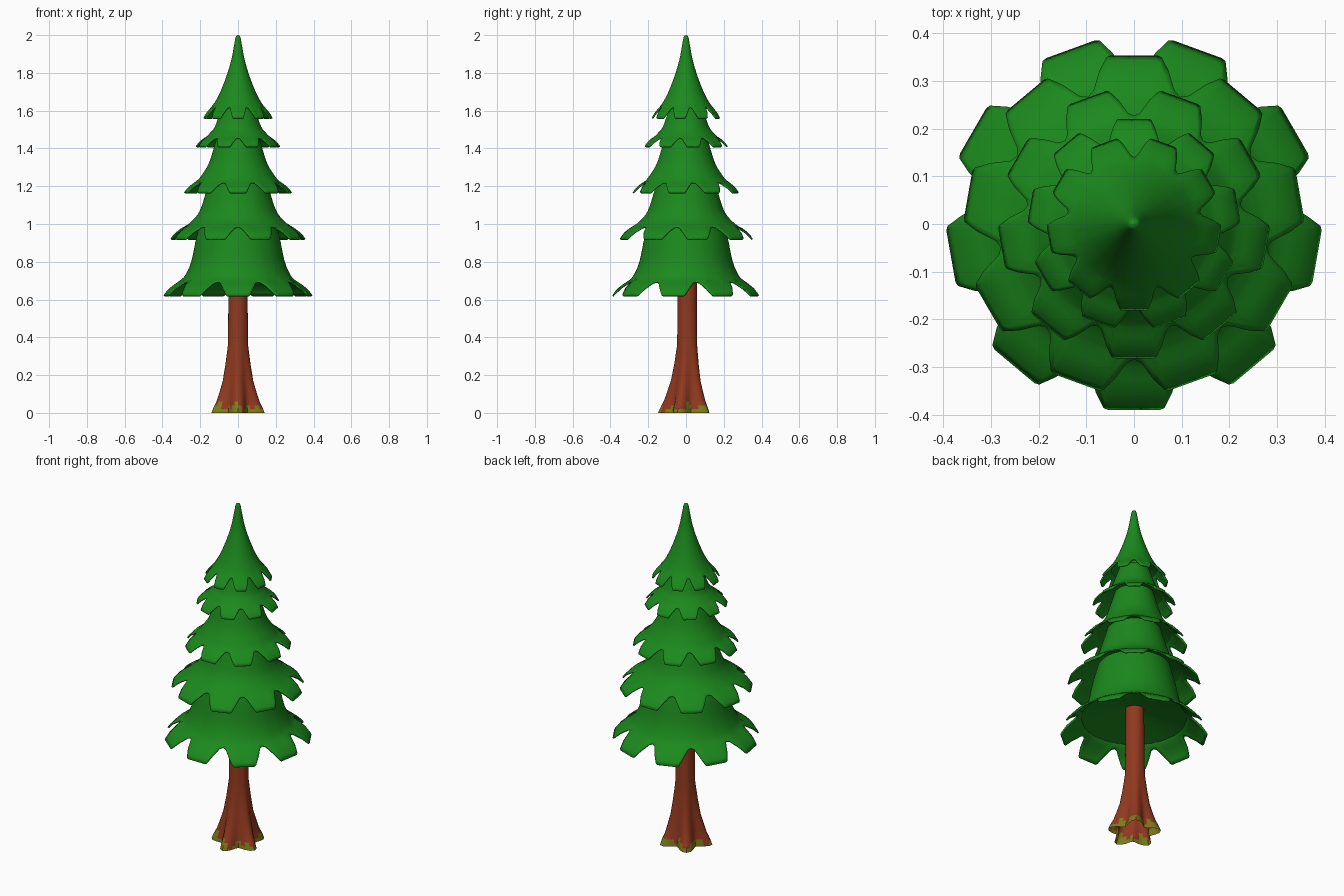
import bpy, bmesh, math
from mathutils import Vector

if "Cube" in bpy.data.objects:
    bpy.data.objects.remove(bpy.data.objects["Cube"])


def material(name, rgb):
    m = bpy.data.materials.new(name)
    m.diffuse_color = (*rgb, 1)
    m.use_nodes = True
    m.node_tree.nodes["Principled BSDF"].inputs["Base Color"].default_value = m.diffuse_color
    return m


GREEN = material("pine_green", (0.011, 0.25, 0.012))
BARK = material("red_brown_bark", (0.285, 0.041, 0.013))
MOSS = material("olive_moss", (0.2, 0.2, 0.01))


def finish(name, bm, mats, angle):
    bmesh.ops.remove_doubles(bm, verts=bm.verts, dist=1e-5)
    bmesh.ops.recalc_face_normals(bm, faces=bm.faces)
    me = bpy.data.meshes.new(name)
    bm.to_mesh(me)
    bm.free()
    for m in mats:
        me.materials.append(m)
    ob = bpy.data.objects.new(name, me)
    bpy.context.collection.objects.link(ob)
    bpy.ops.object.select_all(action='DESELECT')
    ob.select_set(True)
    bpy.context.view_layer.objects.active = ob
    bpy.ops.object.shade_smooth_by_angle(angle=math.radians(angle))
    return ob


def spline(pts, t):
    """Smooth curve through pts, t in segments."""
    i = min(int(t), len(pts) - 2)
    f = t - i
    p = [Vector(pts[max(0, min(len(pts) - 1, i + k))]) for k in (-1, 0, 1, 2)]
    return 0.5 * (2 * p[1] + (p[2] - p[0]) * f
                  + (2 * p[0] - 5 * p[1] + 4 * p[2] - p[3]) * f * f
                  + (3 * p[1] - p[0] - 3 * p[2] + p[3]) * f ** 3)


def bridge(bm, rows):
    n = len(rows[0])
    for a, b in zip(rows, rows[1:]):
        for i in range(n):
            bm.faces.new((a[i], a[(i + 1) % n], b[(i + 1) % n], b[i]))


def ring(bm, r, z, n=45):
    return [bm.verts.new((r * math.cos(math.tau * k / n), r * math.sin(math.tau * k / n), z))
            for k in range(n)]


# Scalloped edge of one branch lobe: (angle from lobe centre, reach 0 notch .. 1 tip)
TIP = 8
LOBE = [(-20, .1), (-17, .18), (-12.8, .55), (-9.4, .92), (-TIP, 1), (-4, 1),
        (4, 1), (TIP, 1), (9.4, .92), (12.8, .55), (17, .18)]


def tier(name, profile, start, under):
    """Bell-shaped skirt of nine lobes; the last profile segment is notch to tip."""
    bm = bmesh.new()
    last = len(profile) - 1
    size = profile[-1][0]
    cols = [(start + 40 * k + a, a, w) for k in range(9) for a, w in LOBE]
    rows, n = [], 4 * last
    for j in range(n + 1):
        row = []
        for deg, a, w in cols:
            t = (last - 1 + w) * j / n
            r, z = spline(profile, t)
            # rounded, drooping lobes
            u = max(0, t - last + 1)
            puff = .1 * size * u * (1 - u)
            r, z = r + .65 * puff, z + .75 * puff
            # straight-cut lobe ends
            if w == 1:
                flat = math.cos(math.radians(TIP)) / math.cos(math.radians(a))
                r *= 1 + (flat - 1) * (j / n) ** 3
            th = math.radians(deg)
            row.append(bm.verts.new((r * math.cos(th), r * math.sin(th), z)))
        rows.append(row)
    bridge(bm, rows)
    ob = finish(name, bm, [GREEN], 50)
    s = ob.modifiers.new("thickness", 'SOLIDIFY')
    s.thickness = 0.008
    s.offset = -1
    # Shallow conical underside closing the skirt
    bm = bmesh.new()
    bridge(bm, [ring(bm, *under[0]), ring(bm, *under[1])])
    finish(name + "_underside", bm, [GREEN], 50)


# Foliage tiers, bottom to top, alternately rotated half a lobe:
# name, outer profile (radius, height), underside inner and outer rim
TIERS = [
    ("foliage_bottom", [(.185, 1.06), (.22, .93), (.245, .81), (.27, .745), (.303, .7), (.394, .62)],
     [(.044, .765), (.29, .71)]),
    ("foliage_lower", [(.135, 1.29), (.166, 1.18), (.20, 1.075), (.235, 1.025), (.275, .99), (.357, .92)],
     [(.19, 1.025), (.262, .995)]),
    ("foliage_middle", [(.1, 1.5), (.126, 1.41), (.155, 1.32), (.19, 1.262), (.22, 1.225), (.285, 1.165)],
     [(.145, 1.25), (.21, 1.23)]),
    ("foliage_upper", [(.082, 1.63), (.102, 1.57), (.125, 1.51), (.15, 1.48), (.17, 1.46), (.223, 1.41)],
     [(.105, 1.48), (.158, 1.463)]),
    ("foliage_top", [(0, 2.0), (.012, 1.99), (.02, 1.95), (.035, 1.87), (.062, 1.78),
                     (.098, 1.69), (.135, 1.625), (.183, 1.56)], [(.08, 1.645), (.122, 1.63)]),
]
for i, (name, prof, under) in enumerate(TIERS):
    tier(name, prof, -90 if i % 2 == 0 else -70, under)

# Hollow trunk with five flared roots: (height, radius, root bulge)
TRUNK = [(0, .117, .031), (.02, .112, .028), (.04, .107, .024), (.06, .1, .02),
         (.1, .092, .014), (.17, .076, .008), (.26, .064, .004), (.36, .053, .001),
         (.6, .051, 0), (.77, .05, 0)]
bm = bmesh.new()
rows = []
for z, r, b in TRUNK:
    row = []
    lean = .007 * min(1, z / .3)
    for k in range(40):
        th = math.radians(9 * k - 90)
        rr = r + b * math.cos(5 * (th + math.pi / 2))
        row.append(bm.verts.new((rr * math.cos(th), rr * math.sin(th) + lean, z)))
    rows.append(row)
bridge(bm, rows)
# Ragged moss line on the roots
for f in bm.faces:
    c = f.calc_center_median()
    th = math.atan2(c.y, c.x)
    line = .031 + .014 * math.sin(7 * th + 1) + .013 * math.sin(11 * th)
    if c.z < line:
        f.material_index = 1
finish("trunk", bm, [BARK, MOSS], 45)
